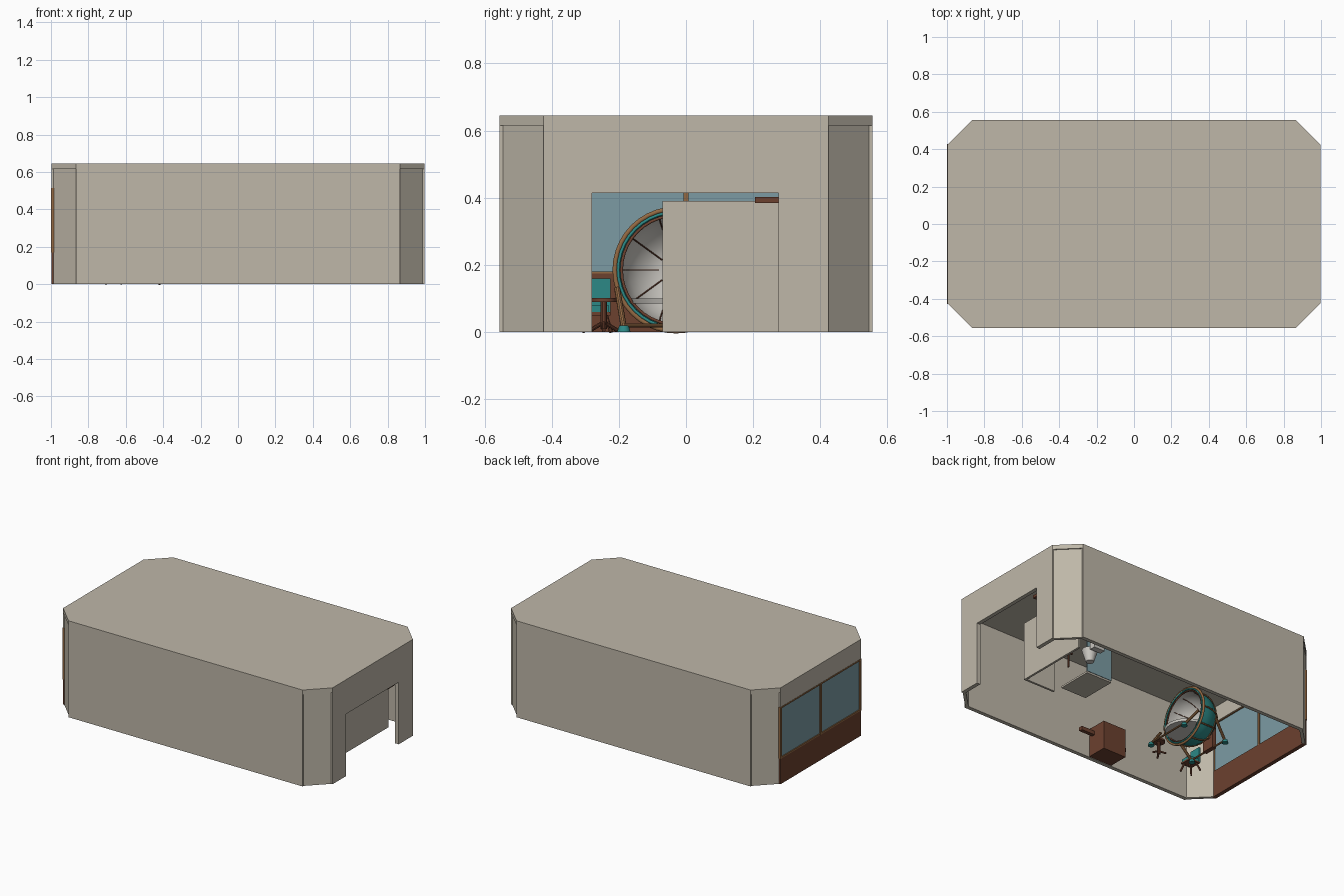
import bpy, bmesh, math
from mathutils import Vector

if "Cube" in bpy.data.objects:
    bpy.data.objects.remove(bpy.data.objects["Cube"])


def mat(name, r, g, b):
    m = bpy.data.materials.new(name)
    m.diffuse_color = (r, g, b, 1)
    m.use_nodes = True
    m.node_tree.nodes["Principled BSDF"].inputs["Base Color"].default_value = m.diffuse_color
    return m


WALL = mat("warm_beige", .52, .475, .395)
GLASS = mat("pale_blue_glass", .20, .33, .37)
BROWN = mat("dark_wood", .15, .052, .028)
GOLD = mat("light_wood", .29, .14, .055)
TEAL = mat("teal", .025, .25, .24)
SHELL = mat("off_white", .60, .58, .54)


def finish(bm, name, *mats):
    me = bpy.data.meshes.new(name)
    bmesh.ops.recalc_face_normals(bm, faces=bm.faces[:])
    bm.to_mesh(me)
    bm.free()
    ob = bpy.data.objects.new(name, me)
    bpy.context.collection.objects.link(ob)
    for m in mats:
        me.materials.append(m)
    return ob


def prism(name, pts, z0, z1, m):
    bm = bmesh.new()
    lo = [bm.verts.new((x, y, z0)) for x, y in pts]
    hi = [bm.verts.new((x, y, z1)) for x, y in pts]
    bm.faces.new(lo)
    bm.faces.new(hi)
    n = len(pts)
    for i in range(n):
        j = (i + 1) % n
        bm.faces.new((lo[i], lo[j], hi[j], hi[i]))
    return finish(bm, name, m)


def box(name, x0, x1, y0, y1, z0, z1, m):
    return prism(name, [(x0, y0), (x1, y0), (x1, y1), (x0, y1)], z0, z1, m)


def smooth(ob):
    for p in ob.data.polygons:
        p.use_smooth = True
    ob.data.set_sharp_from_angle(angle=math.radians(35))
    return ob


def rod(name, a, b, r, m, r2=None, seg=10):
    a, b = Vector(a), Vector(b)
    bm = bmesh.new()
    bmesh.ops.create_cone(bm, cap_ends=True, segments=seg, radius1=r,
                          radius2=r if r2 is None else r2, depth=(b - a).length)
    q = Vector((0, 0, 1)).rotation_difference(b - a)
    for v in bm.verts:
        v.co = q @ v.co + (a + b) / 2
    return smooth(finish(bm, name, m))


def tube(name, pts, r, m, cyclic=False):
    cu = bpy.data.curves.new(name, 'CURVE')
    cu.dimensions = '3D'
    cu.bevel_depth = r
    cu.bevel_resolution = 1
    sp = cu.splines.new('POLY')
    sp.points.add(len(pts) - 1)
    for p, c in zip(sp.points, pts):
        p.co = (*c, 1)
    sp.use_cyclic_u = cyclic
    ob = bpy.data.objects.new(name, cu)
    bpy.context.collection.objects.link(ob)
    cu.materials.append(m)
    return ob


# Roof slab with clipped corners
XO, YO, XC, YC, ZT, ZW, T = .997, .555, .866, .425, .645, .615, .026
prism("roof", [(-XC, -YO), (XC, -YO), (XO, -YC), (XO, YC),
               (XC, YO), (-XC, YO), (-XO, YC), (-XO, -YC)], ZW, ZT, WALL)

# Long walls and diagonal corner panels, set back a little
for s, side in ((-1, "front"), (1, "back")):
    box(side + "_wall", -XC, XC, s * YO, s * (YO - T), 0, ZW, WALL)
    for t, end in ((-1, "left"), (1, "right")):
        d = .006
        pts = [(XC - d, YO - d * .6), (XO - d * .6, YC - d),
               (XO - T, YC - .012), (XC - .012, YO - T)]
        prism(f"{side}_{end}_corner_panel", [(t * x, s * y) for x, y in pts], 0, ZW, WALL)

# Right end wall with the doorway
box("door_wall_front", XO - T, XO, -YC, -.28, 0, ZW, WALL)
box("door_wall_back", XO - T, XO, .275, YC, 0, ZW, WALL)
box("door_lintel", XO - T, XO, -.28, .275, .415, ZW, WALL)
box("door_closer", .93, .965, .205, .29, .385, .403, BROWN)

# Left end wall with the wide window
box("window_base", -XO, -XO + T, -YC, YC, 0, .175, BROWN)
box("window_glass", -XO + .004, -XO + .014, -YC, YC, .175, .51, GLASS)
box("window_head", -XO, -XO + T, -YC, YC, .51, ZW, WALL)
for i, y in enumerate((-.42, 0, .42)):
    box(f"window_post_{i}", -1, -.975, y - .008, y + .008, .17, .515, GOLD)
for i, z in enumerate((.175, .51)):
    box(f"window_rail_{i}", -.999, -.975, -.42, .42, z - .005, z + .005, GOLD)

# Washroom partitions, tray, glass and bowl
box("partition_panel", .792, .806, -.07, .44, 0, .39, WALL)
box("partition_side", .575, .792, -.07, -.056, 0, .39, WALL)
box("shower_tray", .38, .57, 0, .24, 0, .012, WALL)
box("shower_glass", .38, .57, .235, .243, .012, .36, GLASS)
rod("toilet_base", (.64, .35, 0), (.64, .35, .08), .025, SHELL, .05, 16)
box("toilet_tank", .60, .68, .40, .44, .05, .16, SHELL)
rod("stand_pole", (.70, .22, 0), (.70, .22, .14), .006, BROWN)
rod("stand_bar", (.67, .22, .10), (.73, .22, .10), .006, BROWN)

# Cabinet against the front wall
box("cabinet", -.26, -.09, -.525, -.39, 0, .19, BROWN)
box("cabinet_arm_right", -.09, .01, -.50, -.475, .13, .155, BROWN)
box("cabinet_arm_left", -.31, -.26, -.47, -.445, .08, .105, BROWN)

# Round pod: bowl open towards the door, teal outside and pale inside
C, R = Vector((-.45, -.03, .185)), .172


def pod_point(r, lat, lon):
    return C + Vector((-r * math.sin(lat), r * math.cos(lat) * math.cos(lon),
                       r * math.cos(lat) * math.sin(lon)))


NL, NM = 24, 6
bm = bmesh.new()
for r, idx in ((R, 0), (R - .008, 1)):
    rows = [[bm.verts.new(pod_point(r, -.15 + 1.4 * j / NM, math.tau * i / NL))
             for i in range(NL)] for j in range(NM + 1)]
    for j in range(NM):
        for i in range(NL):
            k = (i + 1) % NL
            f = bm.faces.new((rows[j][i], rows[j][k], rows[j + 1][k], rows[j + 1][i]))
            f.material_index = idx
    bm.faces.new(rows[NM]).material_index = idx
smooth(finish(bm, "pod_shell", TEAL, SHELL))


def ring(name, r, dx, w, m):
    tube(name, [C + Vector((dx, r * math.cos(math.tau * i / 40), r * math.sin(math.tau * i / 40)))
                for i in range(40)], w, m, True)


ring("pod_rim_outer", .182, .03, .008, GOLD)
ring("pod_rim_teal", .172, .035, .005, TEAL)
ring("pod_rim_inner", .162, .03, .005, BROWN)
ring("pod_back_ring", R * math.cos(.65), -R * math.sin(.65), .005, GOLD)
for i in range(10):
    lon = math.tau * i / 10
    tube(f"pod_rib_{i}", [pod_point(R + .002, -.1 + 1.35 * j / 7, lon) for j in range(8)], .005, GOLD)
    tube(f"pod_seam_{i}", [pod_point(R - .01, 1.25 * j / 7, lon) for j in range(8)], .002, BROWN)

# Seat inside the pod and its wooden back support
rod("pod_seat", C + Vector((.01, 0, -.10)), C + Vector((.01, 0, -.085)), .13, SHELL, .135, 24)
box("pod_support", -.62, -.59, -.06, .03, .01, .20, BROWN)

# Four splayed pod legs with teal feet, joined by rails
for sx in (-1, 1):
    for sy in (-1, 1):
        foot = (C.x + sx * .16, C.y + sy * .155, .012)
        knee = (C.x + sx * .07, C.y + sy * .175, .13)
        rod("pod_leg", foot, knee, .009, GOLD)
        rod("pod_foot", (*foot[:2], 0), (*foot[:2], .02), .02, TEAL, .014, 12)
    rod("pod_cross_rail", (C.x + sx * .16, C.y - .155, .02),
        (C.x + sx * .16, C.y + .155, .02), .006, GOLD)


# Small chairs with teal cushions
def chair(n, x, y):
    for sx in (-1, 1):
        for sy in (-1, 1):
            rod(f"{n}_leg", (x + sx * .042, y + sy * .042, 0),
                (x + sx * .025, y + sy * .025, .055), .006, BROWN)
    box(f"{n}_seat", x - .04, x + .04, y - .04, y + .04, .05, .06, BROWN)
    box(f"{n}_cushion", x - .036, x + .036, y - .036, y + .036, .06, .08, TEAL)
    box(f"{n}_back", x - .046, x - .034, y - .04, y + .04, .06, .16, TEAL)


chair("side_chair", -.665, -.265)
rod("stool_post", (-.40, -.245, .01), (-.40, -.245, .09), .01, BROWN)
rod("stool_top", (-.40, -.245, .09), (-.40, -.245, .102), .038, BROWN, .038, 16)
for i in range(3):
    a = math.tau * i / 3
    rod(f"stool_foot_{i}", (-.40, -.245, .03),
        (-.40 + .045 * math.cos(a), -.245 + .045 * math.sin(a), .006), .006, BROWN)
